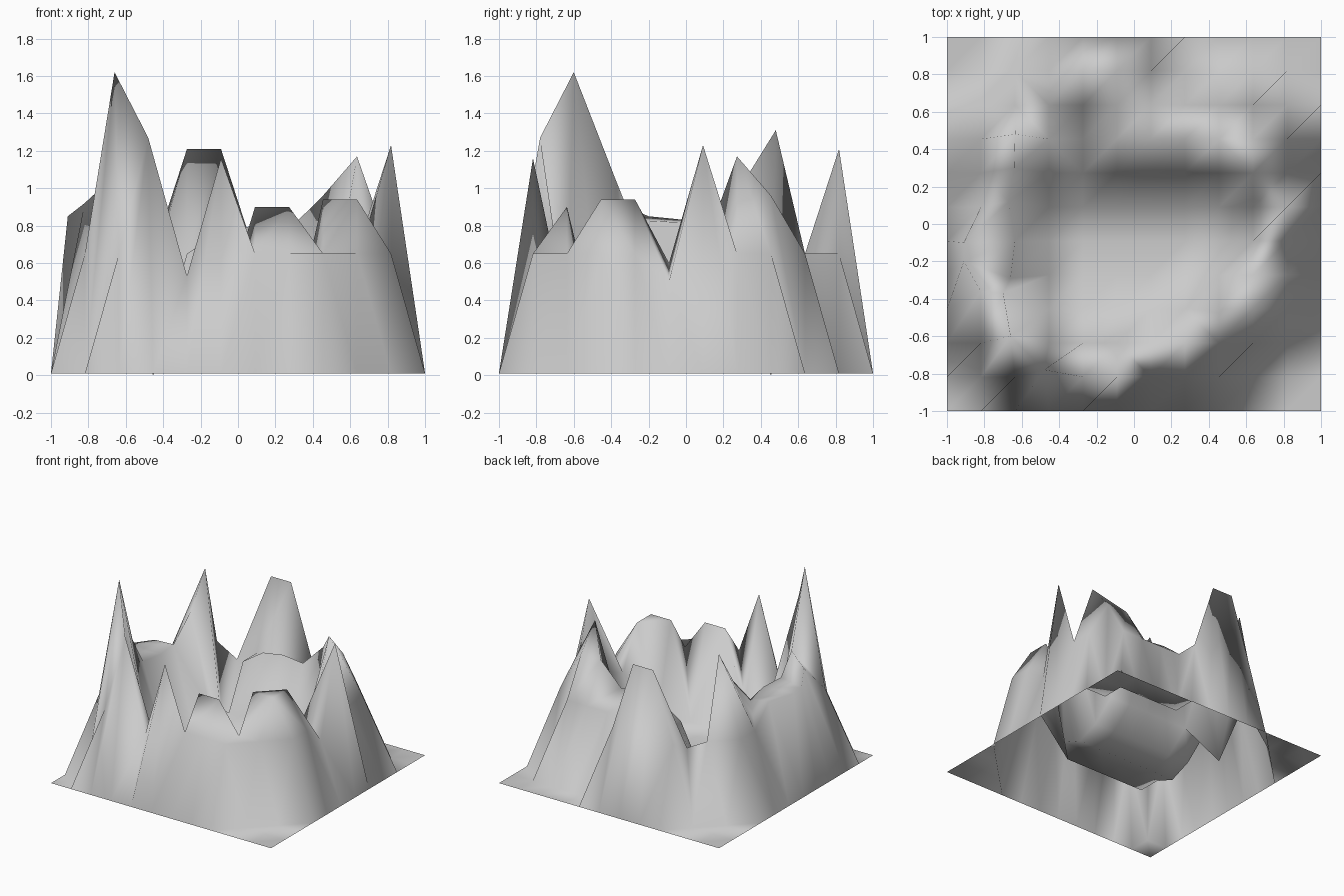
import bpy, bmesh

if "Cube" in bpy.data.objects:
    bpy.data.objects.remove(bpy.data.objects["Cube"])

N = 12                       # grid points per side
STEP = 2 / (N - 1)
RIM, FLOOR, GROUND = 0.65, 0.15, 0.01

# Raised crater wall: first and last column for each row, front to back
wall = {1: (2, 8), 2: (1, 9), 3: (1, 10), 4: (1, 10), 5: (1, 10),
        6: (1, 10), 7: (1, 10), 8: (1, 10), 9: (2, 9), 10: (3, 6)}
# Sunken crater floor: columns and height for each row
basin = {2: (3, 5, 0.3), 3: (3, 7, FLOOR), 4: (3, 8, FLOOR),
         5: (3, 8, FLOOR - 0.07), 6: (3, 8, FLOOR), 7: (3, 8, 0.3),
         8: (3, 3, 0.0)}
# Peaks and notches on the wall: (column, row): height
peaks = {(2, 2): 1.62, (3, 1): 1.27, (5, 1): 1.16, (4, 1): 0.53,
         (6, 2): 0.9, (7, 2): 0.9, (8, 3): 0.94, (9, 3): 0.94, (9, 4): 0.94,
         (10, 5): 0.5, (9, 5): 0.6, (10, 6): 1.23, (9, 6): 0.67, (9, 7): 1.17,
         (8, 8): 0.96, (9, 8): 0.96, (5, 8): 0.77, (6, 8): 0.8, (7, 8): 0.78,
         (4, 10): 1.21, (5, 10): 1.21, (3, 9): 0.55, (2, 8): 1.31, (2, 7): 1.02,
         (2, 3): 1.03, (1, 3): 0.92, (1, 4): 0.85, (1, 5): 0.84,
         (2, 4): 0.83, (2, 5): 0.82, (1, 6): 0.82, (2, 6): 0.81}
# Summits that lean off the grid: (column, row): (x, y)
leans = {(2, 2): (-0.66, -0.6), (3, 1): (-0.48, -0.78), (2, 3): (-0.7, -0.37),
         (1, 3): (-0.82, -0.36), (1, 4): (-0.91, -0.2), (1, 5): (-0.91, -0.1),
         (2, 8): (-0.635, 0.48), (2, 7): (-0.64, 0.3), (2, 4): (-0.66, -0.29),
         (2, 6): (-0.67, 0.12)}
# Cells split along the valley between two neighbouring peaks
split = {(9, 6)}


def height(i, j):
    if (i, j) in peaks:
        return peaks[(i, j)]
    if j in basin and basin[j][0] <= i <= basin[j][1]:
        return basin[j][2]
    if j in wall and wall[j][0] <= i <= wall[j][1]:
        return RIM
    return GROUND


# Crater terrain as one open sheet of quads
bm = bmesh.new()
grid = {}
for j in range(N):
    for i in range(N):
        x, y = leans.get((i, j), (-1 + i * STEP, -1 + j * STEP))
        grid[i, j] = bm.verts.new((x, y, height(i, j)))
for j in range(N - 1):
    for i in range(N - 1):
        a, b = grid[i, j], grid[i + 1, j]
        c, d = grid[i + 1, j + 1], grid[i, j + 1]
        cell = ((a, b, c), (a, c, d)) if (i, j) in split else ((a, b, c, d),)
        for face in cell:
            bm.faces.new(face).smooth = True

mesh = bpy.data.meshes.new("crater_terrain")
bm.to_mesh(mesh)
bm.free()
terrain = bpy.data.objects.new("crater_terrain", mesh)
bpy.context.collection.objects.link(terrain)
